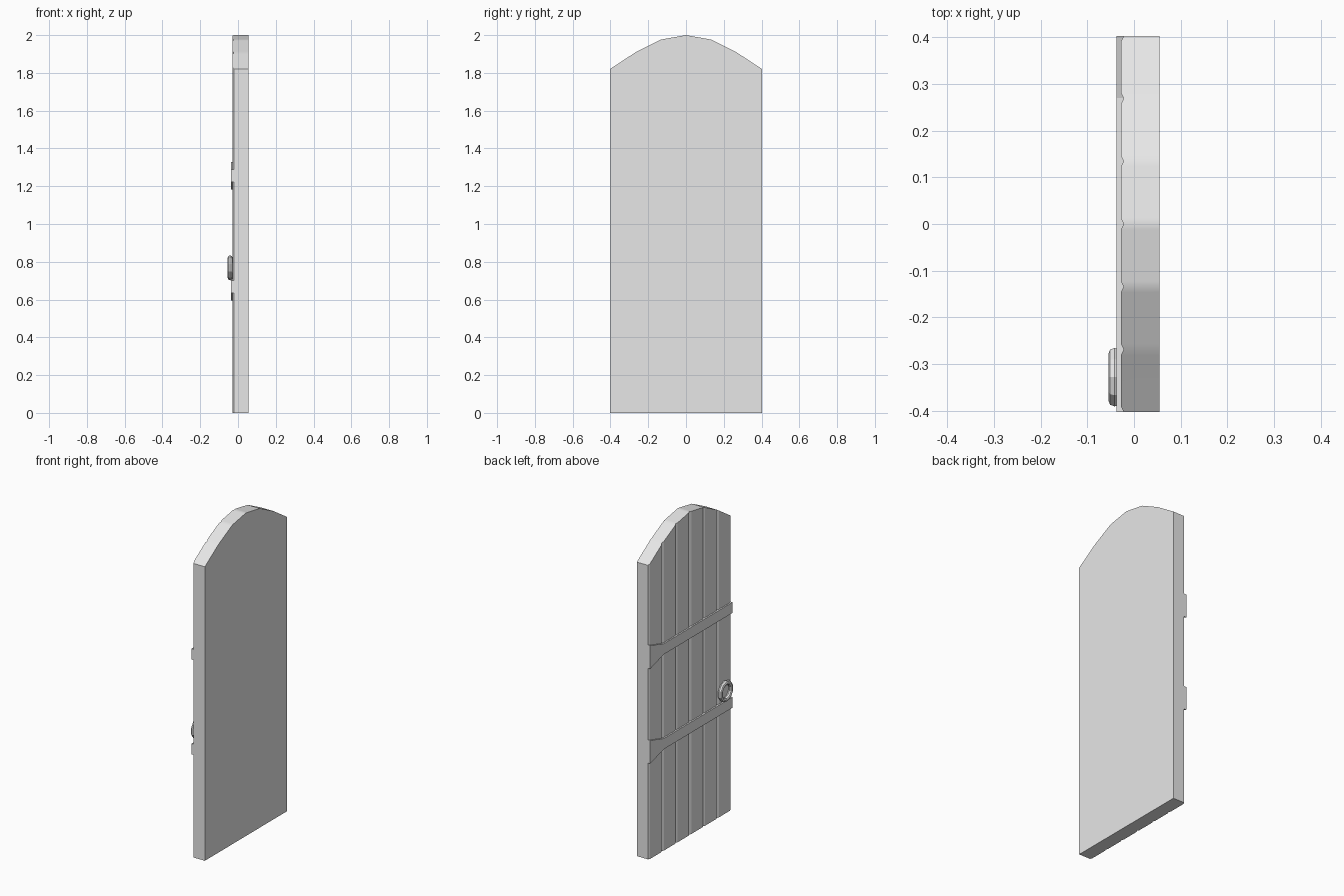
import bpy, bmesh, math

cube = bpy.data.objects.get("Cube")
if cube:
    bpy.data.objects.remove(cube)

grey = bpy.data.materials.new("plain_grey")
grey.use_nodes = True
grey.diffuse_color = (0.8, 0.8, 0.8, 1)
grey.node_tree.nodes["Principled BSDF"].inputs["Base Color"].default_value = (0.8, 0.8, 0.8, 1)

HALF = 0.403            # half the door width
PLANKS = 6
PLANK = 2 * HALF / PLANKS
BACK, FACE, GROOVE = 0.055, -0.028, -0.022
ARCH = [2.0, 1.976, 1.908, 1.82]   # arch height at each plank joint from the middle out


def arch_z(y):
    t = min(abs(y) / PLANK, 2.9999)
    i = int(t)
    return ARCH[i] + (ARCH[i + 1] - ARCH[i]) * (t - i)


def finish(name, bm):
    bmesh.ops.recalc_face_normals(bm, faces=bm.faces)
    mesh = bpy.data.meshes.new(name)
    bm.to_mesh(mesh)
    bm.free()
    mesh.materials.append(grey)
    obj = bpy.data.objects.new(name, mesh)
    bpy.context.collection.objects.link(obj)
    return obj


# Door slab: a row of chamfered planks under a shallow arch
bm = bmesh.new()
chamfer = 0.012
columns = []
for i in range(PLANKS):
    y = -HALF + i * PLANK
    columns += [(y, GROOVE), (y + chamfer, FACE), (y + PLANK - chamfer, FACE)]
columns.append((HALF, GROOVE))

rings = []
for y, front in columns:
    top = arch_z(y)
    corners = [(front, 0), (BACK, 0), (BACK, top), (front, top)]
    rings.append([bm.verts.new((x, y, z)) for x, z in corners])
for a, b in zip(rings, rings[1:]):
    for k in range(4):
        n = (k + 1) % 4
        bm.faces.new((a[k], a[n], b[n], b[k]))
bm.faces.new(rings[0])
bm.faces.new(rings[-1])
slab = finish("door_slab", bm)
bpy.ops.object.select_all(action="DESELECT")
slab.select_set(True)
bpy.context.view_layer.objects.active = slab
bpy.ops.object.shade_smooth_by_angle(angle=math.radians(25))


# Hinge straps: narrow bars that flare at the hinge edge
def strap(name, z):
    bm = bmesh.new()
    upper = [(-HALF, 0.033), (0.27, 0.033), (HALF, 0.072)]
    outline = upper + [(y, -h) for y, h in reversed(upper)]
    face = bm.faces.new([bm.verts.new((-0.037, y, z + h)) for y, h in outline])
    solid = bmesh.ops.extrude_face_region(bm, geom=[face])
    moved = [v for v in solid["geom"] if isinstance(v, bmesh.types.BMVert)]
    bmesh.ops.translate(bm, verts=moved, vec=(0.017, 0, 0))
    finish(name, bm)


strap("upper_hinge_strap", 1.255)
strap("lower_hinge_strap", 0.668)

# Ring handle
bpy.ops.mesh.primitive_torus_add(
    major_segments=10, minor_segments=8, major_radius=0.0525, minor_radius=0.0135,
    location=(-0.0415, -0.328, 0.768), rotation=(0, math.radians(90), 0))
ring = bpy.context.object
ring.name = "ring_handle"
ring.data.materials.append(grey)
